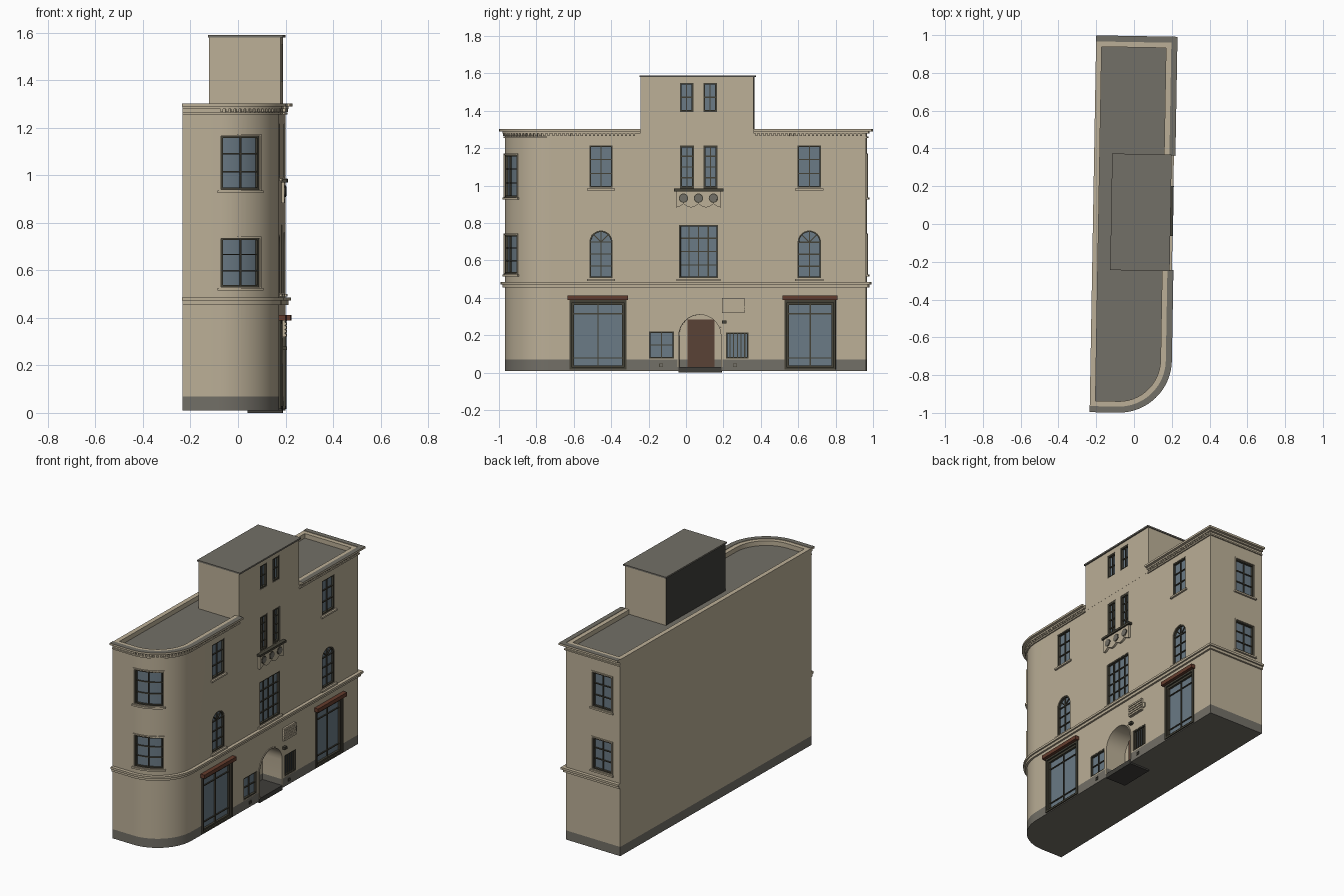
import bpy, bmesh, math
from mathutils import Matrix

old = bpy.data.objects.get("Cube")
if old:
    bpy.data.objects.remove(old)

# Colours
def material(name, rgb):
    m = bpy.data.materials.new(name)
    m.use_nodes = True
    m.diffuse_color = (*rgb, 1)
    m.node_tree.nodes["Principled BSDF"].inputs["Base Color"].default_value = (*rgb, 1)
    return m

STONE, GREY, GLASS, FRAME, DOOR, LINTEL, SLATE = range(7)
MATS = [material("stone", (.50, .43, .31)), material("grey", (.17, .16, .135)),
        material("glass", (.145, .195, .235)), material("dark frame", (.058, .054, .038)),
        material("door brown", (.102, .054, .037)), material("lintel red", (.127, .045, .026)),
        material("slate", (.05, .048, .042))]

# Plan of the walls, one rounded corner
X0, X1, Y0, Y1, R = -.2175, .183, -.97, .965, .25
CX, CY = X1 - R, Y0 + R
TOWER0, TOWER1 = -.24, .365
parts = []

def loft(bm, rings, mat=STONE):
    """Skin a list of equal rings and cap both ends."""
    vs = [[bm.verts.new(p) for p in ring] for ring in rings]
    n = len(vs[0])
    faces = [bm.faces.new(vs[0]), bm.faces.new(vs[-1][::-1])]
    for a, b in zip(vs, vs[1:]):
        faces += [bm.faces.new((a[i], b[i], b[(i + 1) % n], a[(i + 1) % n])) for i in range(n)]
    for f in faces:
        f.material_index = mat

def build(name, bm):
    bmesh.ops.recalc_face_normals(bm, faces=bm.faces)
    me = bpy.data.meshes.new(name)
    bm.to_mesh(me)
    bm.free()
    for m in MATS:
        me.materials.append(m)
    ob = bpy.data.objects.new(name, me)
    bpy.context.collection.objects.link(ob)
    parts.append(ob)
    return ob

# Wall placements: distance along wall, outward depth, height
def facade(u, d, z):
    return (X1 + d, u, z)

def rear(u, d, z):
    return (u, Y1 + d, z)

def corner(u, d, z):
    return (CX + (R + d) * math.sin(u / R), CY - (R + d) * math.cos(u / R), z)

def box(bm, place, u0, u1, z0, z1, d0, d1, mat=STONE):
    n = 8 if place is corner else 1
    us = [u0 + (u1 - u0) * i / n for i in range(n + 1)]
    loft(bm, [[place(u, d0, z0), place(u, d1, z0), place(u, d1, z1), place(u, d0, z1)] for u in us], mat)

def prism(bm, place, pts, d0, d1, mat=STONE):
    loft(bm, [[place(u, d, z) for u, z in pts] for d in (d0, d1)], mat)

def arch(u0, u1, z0, z1, inset=0, n=16):
    c, r = (u0 + u1) / 2, (u1 - u0) / 2
    zs, r = z1 - r, r - inset
    pts = [(c + r * math.cos(math.pi * i / n), zs + r * math.sin(math.pi * i / n)) for i in range(n + 1)]
    return [(c + r, z0)] + pts + [(c - r, z0)]

def arch_ring(bm, place, dims, w, d0, d1, mat):
    loft(bm, [[place(*p) for p in ((a[0], d0, a[1]), (a[0], d1, a[1]), (b[0], d1, b[1]), (b[0], d0, b[1]))]
              for a, b in zip(arch(*dims), arch(*dims, inset=w))], mat)

def border(bm, place, u0, u1, z0, z1, w, d0, d1, mat):
    for a, b in ((u0, u0 + w), (u1 - w, u1)):
        box(bm, place, a, b, z0, z1, d0, d1, mat)
    for a, b in ((z0, z0 + w), (z1 - w, z1)):
        box(bm, place, u0 + w, u1 - w, a, b, d0, d1, mat)

cuts = bmesh.new()

def window(name, place, u0, u1, z0, z1, cols=(.5,), rows=(1/3, 2/3), arched=False,
           w=.008, sill=False, surround=False):
    bm = bmesh.new()
    top = z1 - (u1 - u0) / 2 if arched else z1
    if arched:
        prism(cuts, place, arch(u0, u1, z0, z1), -.02, .03)
        prism(bm, place, arch(u0, u1, z0, z1), -.021, -.016, GLASS)
        arch_ring(bm, place, (u0, u1, z0, z1), w, -.018, -.004, FRAME)
        box(bm, place, u0 + w, u1 - w, z0, z0 + w, -.018, -.004, FRAME)
        c, r = (u0 + u1) / 2, (u1 - u0) / 2 - w / 2
        for a in (45, 90, 135):
            s, k = math.sin(math.radians(a)), math.cos(math.radians(a))
            t = .0025
            prism(bm, place, [(c - t * s, top + t * k), (c + t * s, top - t * k),
                              (c + r * k + t * s, top + r * s - t * k),
                              (c + r * k - t * s, top + r * s + t * k)], -.017, -.009, FRAME)
    else:
        box(cuts, place, u0, u1, z0, z1, -.02, .03)
        box(bm, place, u0, u1, z0, z1, -.021, -.016, GLASS)
        border(bm, place, u0, u1, z0, z1, w, -.018, -.002, FRAME)
    for f in cols:
        u = u0 + (u1 - u0) * f
        box(bm, place, u - .003, u + .003, z0, top, -.017, -.008, FRAME)
    for f in rows:
        z = z0 + (top - z0) * f
        box(bm, place, u0, u1, z - .003, z + .003, -.017, -.009, FRAME)
    if surround:
        border(bm, place, u0 - .008, u1 + .008, z0 - .008, z1 + .008, .008, -.002, .006, STONE)
    if sill:
        box(bm, place, u0 - .014, u1 + .014, z0 - .015, z0 - .004, -.002, .012, STONE)
    build(name, bm)

# Facade windows
for side, u0, u1 in (("front", -.513, -.39), ("rear", .6, .725)):
    window(side + "_upper_window", facade, u0, u1, .99, 1.215, sill=True)
    window(side + "_arched_window", facade, u0, u1, .505, .76, rows=(1/3, 2/3, 1), arched=True, sill=True)
for i, (u0, u1) in enumerate(((-.03, .046), (.096, .172))):
    window(f"balcony_window_{i}", facade, u0, u1, .985, 1.215, rows=(.25, .5, .75), w=.012)
    window(f"tower_window_{i}", facade, u0, u1 - .004, 1.395, 1.55, rows=(.5,), w=.009)
window("hall_window", facade, -.033, .174, .505, .79, (.25, .5, .75), (.25, .5, .75), sill=True)
window("small_window", facade, -.195, -.06, .075, .22, rows=(.5,))
window("barred_window", facade, .218, .337, .075, .215, [i / 6 for i in range(1, 6)], ())

# Windows of the rounded corner and rear wall
for place, u0, u1, label in ((corner, .012, .19, "corner"), (rear, -.155, -.015, "rear_wall")):
    window(label + "_top_window", place, u0, u1, .94, 1.165, sill=True, surround=True)
    window(label + "_low_window", place, u0, u1, .53, .735, sill=True, surround=True)

# Shopfronts with red lintels
for side, u0, u1 in (("front", -.615, -.32), ("rear", .535, .8)):
    window(side + "_shopfront", facade, u0, u1, .02, .38, rows=(.16, .82), w=.018)
    bm = bmesh.new()
    box(bm, facade, u0 - .014, u1 + .014, .388, .413, -.002, .028, LINTEL)
    border(bm, facade, u0 - .004, u1 + .004, .016, .388, .012, -.004, .008, FRAME)
    build(side + "_lintel", bm)

# Recessed porch, step and door
PORCH = (-.035, .19, .02, .31)
prism(cuts, facade, arch(*PORCH), -.14, .03)
bm = bmesh.new()
box(bm, facade, -.038, .193, 0, .03, -.143, .004, SLATE)
build("porch_step", bm)
bm = bmesh.new()
box(bm, facade, .01, .152, .03, .285, -.142, -.132, DOOR)
build("door", bm)
bm = bmesh.new()
arch_ring(bm, facade, (-.043, .198, .03, .318), .008, -.002, .004, STONE)
build("porch_trim", bm)

# Outline of the street walls at an outward offset
def outline(d, part="all", n=20):
    south = [(X0, Y0 - d)] + [corner(math.pi / 2 * R * i / n, d, 0)[:2] for i in range(n + 1)]
    north = [(X1 + d, Y1 + d), (X0, Y1 + d)]
    if part == "south":
        return south + [(X1 + d, TOWER0)]
    if part == "north":
        return [(X1 + d, TOWER1)] + north
    return south + north

def band(bm, part, d0, d1, z0, z1):
    loft(bm, [[(*a, z0), (*b, z0), (*b, z1), (*a, z1)] for a, b in zip(outline(d0, part), outline(d1, part))])

# Main body and tower, both cut by the openings
bm = bmesh.new()
loft(bm, [[(*p, z) for p in outline(0)] for z in (.01, 1.3)])
body = build("walls", bm)
bm = bmesh.new()
box(bm, facade, TOWER0, TOWER1, 1.265, 1.58, -.3, .0005)
tower = build("tower", bm)
inner = [(X0 + .03 if x == X0 else x, y) for x, y in outline(-.03)]
loft(cuts, [[(*p, z) for p in inner] for z in (1.27, 1.31)])
cutter = build("opening_cutter", cuts)
cutter.hide_render = True
for ob, lip in ((body, 0), (tower, 1)):
    if lip:  # the roof recess must not touch the tower
        bm = bmesh.new()
        bm.from_mesh(cutter.data)
        bmesh.ops.delete(bm, geom=[v for v in bm.verts if v.co.z < 1.35], context='VERTS')
        bm.to_mesh(cutter.data)
        bm.free()
    mod = ob.modifiers.new("openings", 'BOOLEAN')
    mod.object, mod.solver = cutter, 'EXACT'
    bpy.context.view_layer.update()
    me = bpy.data.meshes.new_from_object(ob.evaluated_get(bpy.context.evaluated_depsgraph_get()))
    ob.modifiers.clear()
    ob.data = me
parts.remove(cutter)
bpy.data.objects.remove(cutter)

# Grey plinth and roof on the body, slate back on the tower
bm = bmesh.new()
bm.from_mesh(body.data)
bmesh.ops.bisect_plane(bm, geom=bm.verts[:] + bm.edges[:] + bm.faces[:], plane_co=(0, 0, .07), plane_no=(0, 0, 1))
for f in bm.faces:
    c = f.calc_center_median()
    if c.z < .07 or (f.normal.z > .9 and 1.26 < c.z < 1.28):
        f.material_index = GREY
bm.to_mesh(body.data)
bm.free()
for p in tower.data.polygons:
    if p.normal.x < -.9 and p.center.x < 0:
        p.material_index = SLATE
bm = bmesh.new()
box(bm, facade, TOWER0 - .006, TOWER1 + .006, 1.58, 1.59, -.305, .01, GREY)
build("tower_roof", bm)

# String course and cornice with dentils
bm = bmesh.new()
band(bm, "all", -.002, .012, .455, .472)
band(bm, "all", -.002, .022, .472, .486)
build("string_course", bm)
bm = bmesh.new()
for part in ("south", "north"):
    for d, z0, z1 in ((.008, 1.255, 1.264), (.013, 1.28, 1.29), (.03, 1.29, 1.303)):
        band(bm, part, -.002, d, z0, z1)
bm.normal_update()
bmesh.ops.recalc_face_normals(bm, faces=bm.faces)
for f in bm.faces:
    if f.normal.z > .9 and f.calc_center_median().z > 1.3:
        f.material_index = GREY
build("cornice", bm)
bm = bmesh.new()
for i in range(18):
    box(bm, corner, .01 + i * .0215, .021 + i * .0215, 1.266, 1.281, -.002, .011)
for a, b in ((CY + .01, TOWER0), (TOWER1 + .01, Y1)):
    for i in range(int((b - a) / .0215)):
        box(bm, facade, a + i * .0215, a + i * .0215 + .011, 1.266, 1.281, -.002, .011)
build("dentils", bm)

# Shallow balcony with scalloped apron and three roundels
bm = bmesh.new()
box(bm, facade, -.06, .205, .97, .984, -.002, .024, FRAME)
edge = [(-.05 + .24 * i / 36, .902 - .018 * abs(math.cos(math.pi * i / 12))) for i in range(37)]
prism(bm, facade, edge + [(.19, .97), (-.05, .97)], -.002, .014)
for c in (-.01, .07, .15):
    for r, d, m in ((.025, .016, FRAME), (.02, .018, GREY)):
        prism(bm, facade, [(c + r * math.cos(math.tau * i / 20), .933 + r * math.sin(math.tau * i / 20))
                           for i in range(20)], .01, d, m)
build("balcony", bm)

# Slatted plaque, lamp and vents
bm = bmesh.new()
box(bm, facade, .197, .315, .32, .4, -.002, .012)
for i in range(5):
    box(bm, facade, .195, .317, .322 + i * .016, .333 + i * .016, .01, .018)
box(bm, facade, .317, .335, .335, .365, -.002, .008)
build("plaque", bm)
bm = bmesh.new()
box(bm, facade, .196, .22, .264, .28, -.002, .02, FRAME)
for u in (-.13, .265):
    border(bm, facade, u - .011, u + .011, .03, .05, .004, -.002, .004, FRAME)
build("lamp_and_vents", bm)

# Turn the whole building slightly, smooth the round parts
for ob in parts:
    ob.data.transform(Matrix.Rotation(math.radians(-1), 4, 'Z'))
    ob.select_set(True)
bpy.context.view_layer.objects.active = body
bpy.ops.object.shade_smooth_by_angle(angle=math.radians(30))
